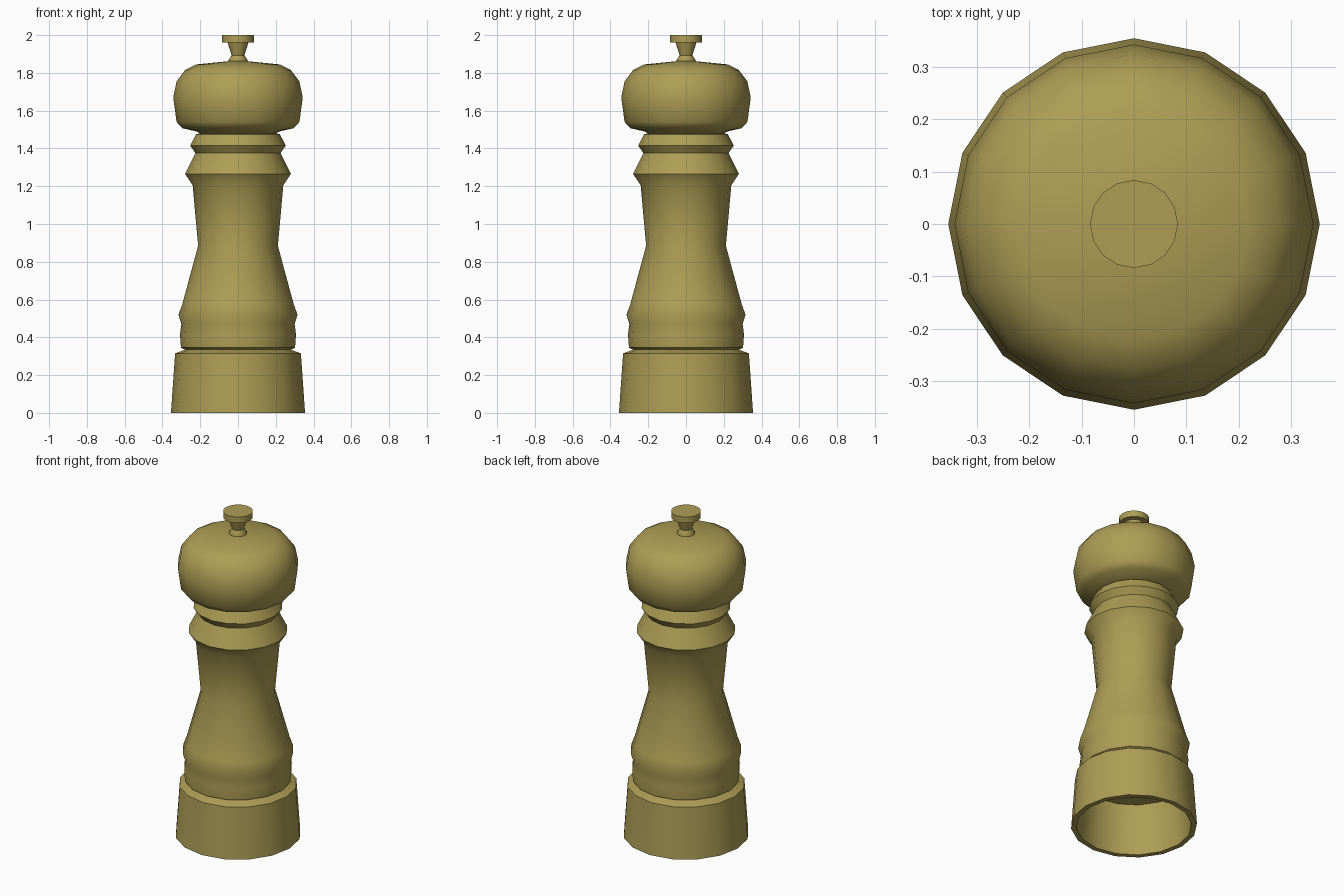
import bpy, bmesh, math

if "Cube" in bpy.data.objects:
    bpy.data.objects.remove(bpy.data.objects["Cube"])

SIDES = 16
wood = bpy.data.materials.new("wood")
wood.diffuse_color = (0.42, 0.34, 0.09, 1)
wood.use_nodes = True
wood.node_tree.nodes["Principled BSDF"].inputs["Base Color"].default_value = wood.diffuse_color


def lathe(name, profile):
    """Revolve (radius, z) points around z; both ends are capped."""
    bm = bmesh.new()
    rings = []
    for r, z in profile:
        rings.append([bm.verts.new((r * math.cos(2 * math.pi * i / SIDES),
                                    r * math.sin(2 * math.pi * i / SIDES), z))
                      for i in range(SIDES)])
    for a, b in zip(rings, rings[1:]):
        for i in range(SIDES):
            j = (i + 1) % SIDES
            bm.faces.new((a[i], a[j], b[j], b[i]))
    bm.faces.new(rings[0])
    bm.faces.new(rings[-1])
    bmesh.ops.recalc_face_normals(bm, faces=bm.faces)
    mesh = bpy.data.meshes.new(name)
    bm.to_mesh(mesh)
    bm.free()
    mesh.materials.append(wood)
    obj = bpy.data.objects.new(name, mesh)
    bpy.context.collection.objects.link(obj)
    bpy.ops.object.select_all(action='DESELECT')
    obj.select_set(True)
    bpy.context.view_layer.objects.active = obj
    bpy.ops.object.shade_smooth_by_angle(angle=math.radians(40))
    return obj


# Turned body: hollow foot, groove, waist and collar rings
lathe("body", [
    (0.302, 0.31), (0.325, 0), (0.355, 0), (0.333, 0.315),
    (0.28, 0.335), (0.302, 0.345), (0.307, 0.415), (0.30, 0.47),
    (0.315, 0.52), (0.295, 0.575), (0.211, 0.885), (0.24, 1.205),
    (0.28, 1.265), (0.25, 1.325), (0.225, 1.375), (0.253, 1.415),
    (0.222, 1.475), (0.20, 1.48)])

# Rounded head
lathe("head", [
    (0.20, 1.478), (0.22, 1.49), (0.295, 1.507), (0.325, 1.54), (0.343, 1.67),
    (0.325, 1.755), (0.28, 1.815), (0.22, 1.845), (0.05, 1.862)])

# Top nut
lathe("top_knob", [
    (0.05, 1.855), (0.05, 1.868), (0.034, 1.893), (0.055, 1.96), (0.084, 1.962), (0.084, 2.0)])
